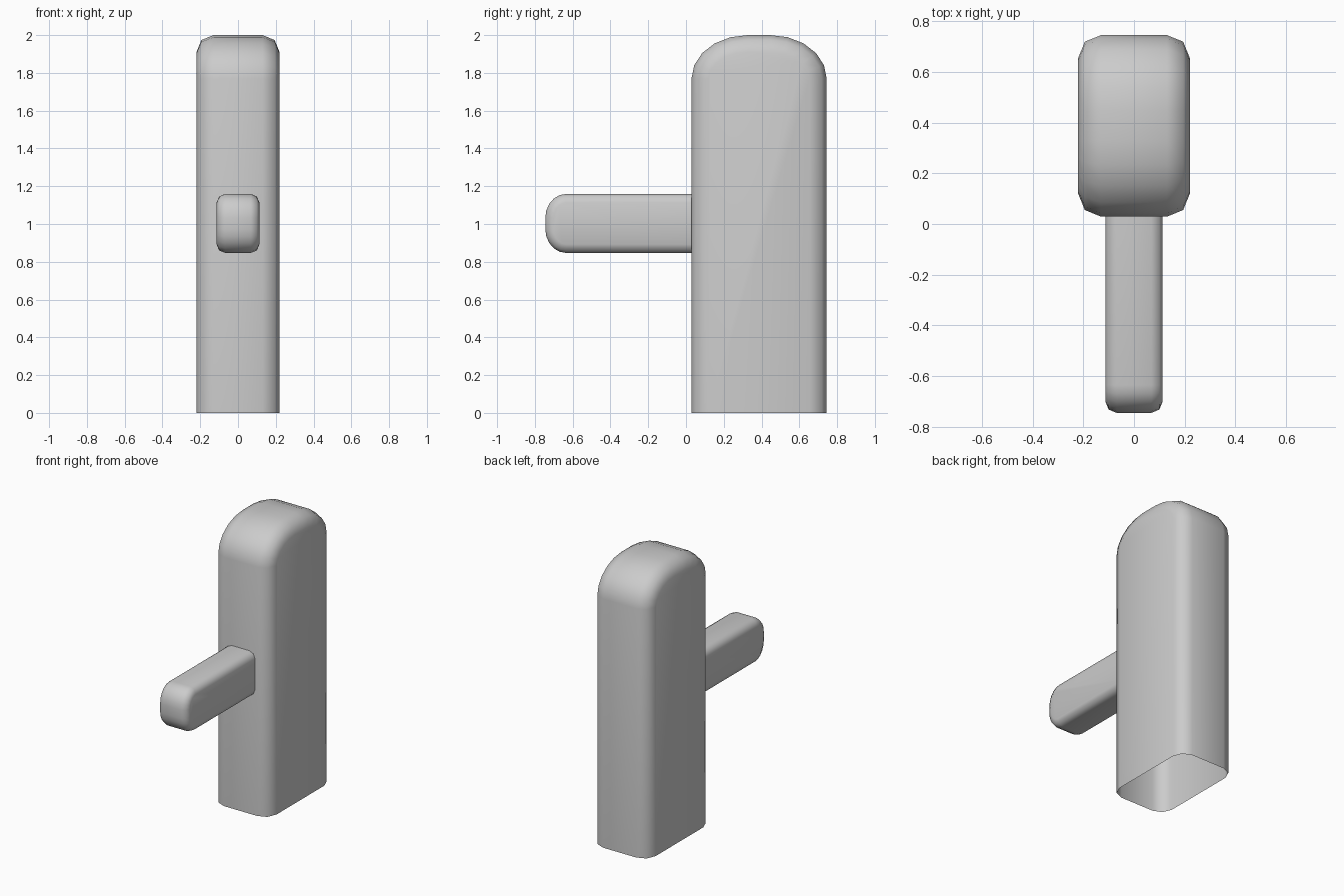
import bpy, bmesh, math
from mathutils import Matrix, Vector

if "Cube" in bpy.data.objects:
    bpy.data.objects.remove(bpy.data.objects["Cube"])


def arch(half, length, rise, flat, d, steps=5):
    """Outline (u, v) of an arch-ended slab, inset by d, open at v = 0."""
    right = [(half - d, 0.0)]
    for i in range(steps + 1):
        a = math.pi / 2 * i / steps
        right.append((flat + (half - flat - d) * math.cos(a),
                      length - rise + (rise - d) * math.sin(a)))
    return right + [(-u, v) for u, v in reversed(right)]


def rounded_slab(name, half_x, half, length, rise, flat, bevel, matrix):
    """Loft bevelled arch outlines across x, leaving the base open."""
    k = bevel
    side = [(half_x, k), (half_x - 0.29 * k, 0.29 * k), (half_x - k, 0.0)]
    sections = [(-x, d) for x, d in side] + side[::-1]
    bm = bmesh.new()
    rows = [[bm.verts.new((x, u, v)) for u, v in arch(half, length, rise, flat, d)]
            for x, d in sections]
    for a, b in zip(rows, rows[1:]):
        for i in range(len(a) - 1):
            bm.faces.new((a[i], a[i + 1], b[i + 1], b[i]))
    bm.faces.new(rows[0][::-1])
    bm.faces.new(rows[-1])
    bm.transform(matrix)
    # Make the large +x side face outward, and everything else consistent
    bmesh.ops.recalc_face_normals(bm, faces=bm.faces)
    bm.normal_update()
    big = max(bm.faces, key=lambda f: f.calc_center_median().x)
    if big.normal.x < 0:
        bmesh.ops.reverse_faces(bm, faces=bm.faces)
    mesh = bpy.data.meshes.new(name)
    bm.to_mesh(mesh)
    bm.free()
    obj = bpy.data.objects.new(name, mesh)
    bpy.context.collection.objects.link(obj)
    bpy.ops.object.select_all(action='DESELECT')
    obj.select_set(True)
    bpy.context.view_layer.objects.active = obj
    bpy.ops.object.shade_smooth_by_angle(angle=math.radians(60))
    return obj


# Upright body with arched top and open base
rounded_slab("body", 0.22, 0.358, 2.0, 0.23, 0.06, 0.09,
             Matrix.Translation((0, 0.387, 0)))

# Horizontal bar pointing to the front, with a rounded tip
rounded_slab("front_bar", 0.113, 0.156, 0.774, 0.11, 0.03, 0.045,
             Matrix.Translation((0, 0.029, 1.003)) @ Matrix.Rotation(math.pi / 2, 4, 'X'))
